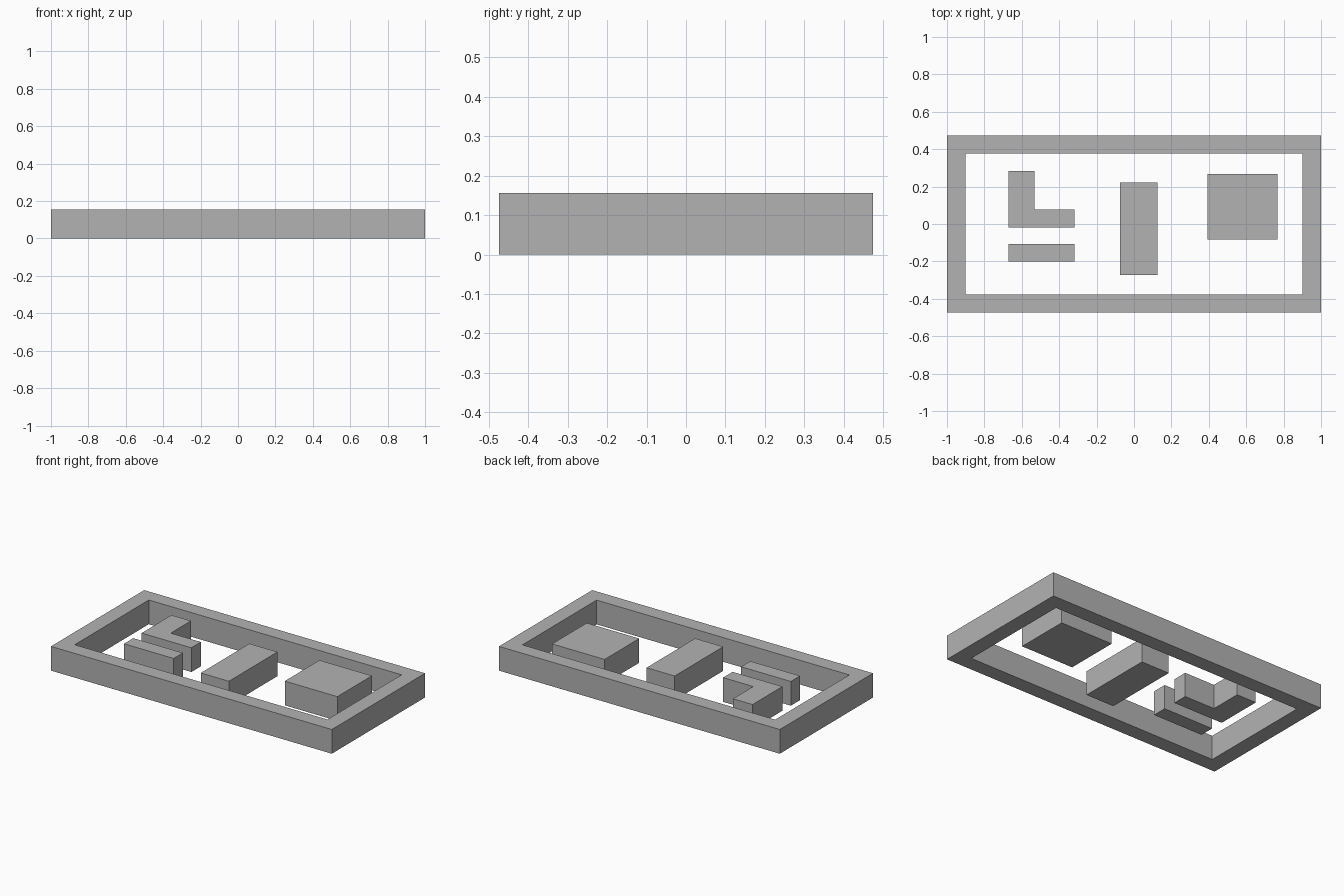
import bpy
import bmesh

HEIGHT = 0.156

cube = bpy.data.objects.get("Cube")
if cube:
    bpy.data.objects.remove(cube, do_unlink=True)

# Single plain grey
grey = bpy.data.materials.new("plain_grey")
grey.use_nodes = True
colour = (0.45, 0.45, 0.45, 1)
grey.diffuse_color = colour
grey.node_tree.nodes["Principled BSDF"].inputs["Base Color"].default_value = colour


def finish(name, bm):
    bmesh.ops.recalc_face_normals(bm, faces=bm.faces)
    mesh = bpy.data.meshes.new(name)
    bm.to_mesh(mesh)
    bm.free()
    mesh.materials.append(grey)
    obj = bpy.data.objects.new(name, mesh)
    bpy.context.collection.objects.link(obj)
    return obj


def rectangle(x0, x1, y0, y1):
    return [(x0, y0), (x1, y0), (x1, y1), (x0, y1)]


def prism(name, outline):
    """Flat outline raised from the ground to the common height."""
    bm = bmesh.new()
    base = bm.faces.new([bm.verts.new((x, y, 0)) for x, y in outline])
    raised = bmesh.ops.extrude_face_region(bm, geom=[base], use_keep_orig=True)
    verts = [v for v in raised["geom"] if isinstance(v, bmesh.types.BMVert)]
    bmesh.ops.translate(bm, verts=verts, vec=(0, 0, HEIGHT))
    return finish(name, bm)


def ring(name, outer, inner):
    """Open rectangular border with mitred corners."""
    bm = bmesh.new()
    section = [(outer, 0), (outer, HEIGHT), (inner, HEIGHT), (inner, 0)]
    loops = [[bm.verts.new((x, y, z)) for x, y in loop] for loop, z in section]
    for a, b in zip(loops, loops[1:] + loops[:1]):
        for i in range(len(a)):
            j = (i + 1) % len(a)
            bm.faces.new((a[i], a[j], b[j], b[i]))
    return finish(name, bm)


# Outer border
ring("border_frame",
     rectangle(-1, 1, -0.474, 0.474),
     rectangle(-0.9, 0.9, -0.376, 0.378))

# Blocks inside the border
prism("corner_block", [(-0.672, -0.02), (-0.318, -0.02), (-0.318, 0.077),
                       (-0.533, 0.077), (-0.533, 0.283), (-0.672, 0.283)])
prism("bar_block", rectangle(-0.672, -0.318, -0.2, -0.106))
prism("middle_block", rectangle(-0.074, 0.126, -0.273, 0.221))
prism("square_block", rectangle(0.392, 0.766, -0.084, 0.268))
